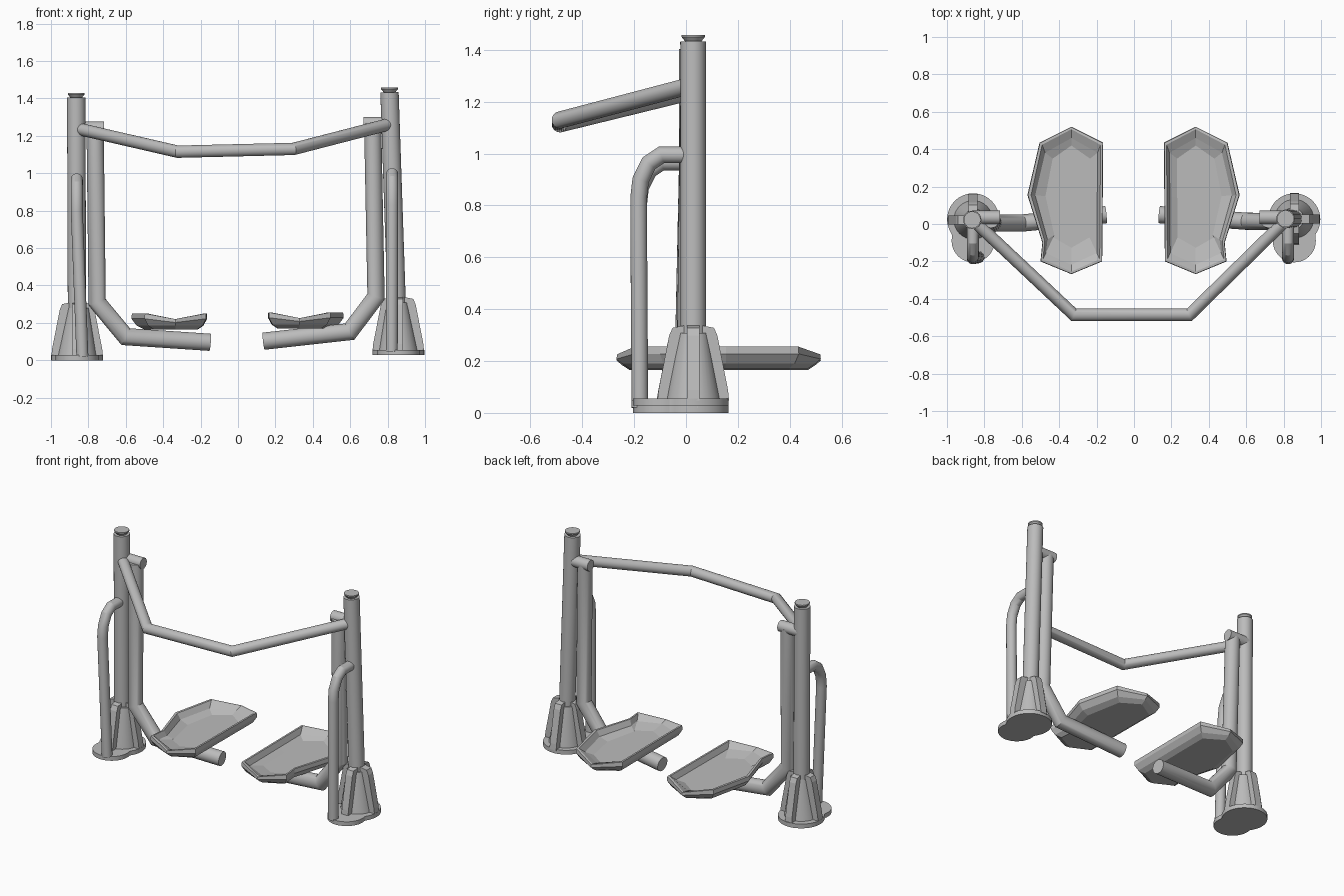
import bpy, bmesh, math
from mathutils import Vector

cube = bpy.data.objects.get("Cube")
if cube:
    bpy.data.objects.remove(cube, do_unlink=True)

steel = bpy.data.materials.new("grey_steel")
steel.use_nodes = True
GREY = (0.5, 0.5, 0.5, 1)
steel.diffuse_color = GREY
steel.node_tree.nodes["Principled BSDF"].inputs["Base Color"].default_value = GREY


def finish(name, bm, smooth=True):
    bmesh.ops.recalc_face_normals(bm, faces=bm.faces)
    mesh = bpy.data.meshes.new(name)
    bm.to_mesh(mesh)
    bm.free()
    mesh.materials.append(steel)
    ob = bpy.data.objects.new(name, mesh)
    bpy.context.collection.objects.link(ob)
    if smooth:
        bpy.ops.object.select_all(action='DESELECT')
        ob.select_set(True)
        bpy.context.view_layer.objects.active = ob
        bpy.ops.object.shade_smooth_by_angle(angle=math.radians(25))
    return ob


def loft(name, rings, smooth=True):
    """Skin a list of equal-length point rings and cap both ends."""
    bm = bmesh.new()
    loops = [[bm.verts.new(p) for p in ring] for ring in rings]
    n = len(loops[0])
    for a, b in zip(loops, loops[1:]):
        for i in range(n):
            j = (i + 1) % n
            bm.faces.new((a[i], a[j], b[j], b[i]))
    bm.faces.new(loops[0])
    bm.faces.new(loops[-1])
    return finish(name, bm, smooth)


def tube(name, points, radius, sides=24):
    """Round pipe along a path with true mitred corners."""
    pts = [Vector(p) for p in points]
    dirs = [(b - a).normalized() for a, b in zip(pts, pts[1:])]
    u = dirs[0].orthogonal().normalized()
    v = dirs[0].cross(u)
    angles = [math.tau * i / sides for i in range(sides)]
    rings = [[pts[0] + radius * (u * math.cos(a) + v * math.sin(a)) for a in angles]]
    for k, d in enumerate(dirs):
        plane = (d + dirs[min(k + 1, len(dirs) - 1)]).normalized()
        rings.append([p + d * ((pts[k + 1] - p).dot(plane) / d.dot(plane))
                      for p in rings[-1]])
    return loft(name, rings)


def disc(x, y, z, radius, sides=32):
    return [(x + radius * math.cos(math.tau * i / sides),
             y + radius * math.sin(math.tau * i / sides), z) for i in range(sides)]


def base_plate(name, x, z):
    """Foot plate whose outline joins a large and a small circle."""
    outline = []
    for i in range(64):
        a = math.tau * i / 64
        c, s = math.cos(a), math.sin(a)
        reach = [s * h + math.sqrt(r * r - (c * h) ** 2)
                 for h, r in ((0.055, 0.139), (-0.06, 0.115))]
        outline.append((x + max(reach) * c, -0.03 + max(reach) * s))
    loft(name, [[(px, py, z + h) for px, py in outline] for h in (0, 0.028)])


def ribs(name, x, y, z):
    """Four stepped gussets around the post foot."""
    profile = [(0.03, 0.02), (0.138, 0.02), (0.134, 0.06), (0.093, 0.27),
               (0.08, 0.3), (0.03, 0.31)]
    for k in range(4):
        a = k * math.pi / 2
        d = Vector((math.cos(a), math.sin(a), 0))
        side = Vector((-d.y, d.x, 0)) * 0.024
        o = Vector((x, y, z))
        loft(f"{name}_{k + 1}", [[o + d * r + Vector((0, 0, h)) + side * e
                                  for r, h in profile] for e in (-1, 1)], False)


def pedal(name, s, x, dz):
    """Faceted dished foot tray, mirrored by s."""
    outline = [(0, 0.52), (0.17, 0.435), (0.235, 0.155), (0.155, -0.1), (0.165, -0.2),
               (0, -0.268), (-0.165, -0.2), (-0.168, 0.15), (-0.17, 0.435)]
    tips = (0, 5)

    def ring(inset, z, tip_drop, back=0, front=0):
        pts = []
        for i, (px, py) in enumerate(outline):
            drop = tip_drop if i in tips else 0
            qx = px * (1 - inset / 0.17)
            qy = 0.126 + (py - 0.126) * (1 - inset / 0.39)
            qy += -back if py > 0.4 else front if py < -0.15 else 0
            pts.append((x + s * qx, qy, z + dz - drop))
        return pts
    loft(name, [ring(0.05, 0.165, 0), ring(0.02, 0.185, 0),
                ring(0, 0.222, 0.02), ring(0.002, 0.25, 0.03),
                ring(0.014, 0.25, 0.03), ring(0.03, 0.215, 0.005, 0.03, 0.02),
                ring(0.07, 0.195, 0, 0.03, 0.07)], False)


# side name, mirror sign, height offset, foot x, top x, post y
for side, s, lift, foot, top, py in (("right", -1, 0, -0.86, -0.865, 0.022),
                                     ("left", 1, 0.028, 0.857, 0.81, 0.028)):
    # Post, cap and foot
    base_plate(f"{side}_base_plate", foot, lift)
    tube(f"{side}_post", [(foot, py, lift + 0.02), (top, py, lift + 1.404)], 0.049)
    loft(f"{side}_post_cap", [disc(top, py, lift + 1.4, 0.028),
                              disc(top, py, lift + 1.422, 0.045),
                              disc(top, py, lift + 1.43, 0.045)])
    loft(f"{side}_foot_cone", [disc(foot, py, lift + 0.02, 0.105),
                               disc(foot - s * 0.008, py, lift + 0.28, 0.058)])
    ribs(f"{side}_foot_rib", foot, py, lift)

    # Bent side grip in front of the post
    grip_foot = -0.832 if s < 0 else 0.822
    grip_top = -0.862 if s < 0 else 0.824
    tube(f"{side}_side_grip",
         [(grip_foot, -0.178, lift + 0.02), (grip_top, -0.183, lift + 0.8),
          (grip_top, -0.175, lift + 0.87), (grip_top, -0.143, lift + 0.935),
          (grip_top, -0.095, lift + 0.967), (grip_top, 0, lift + 0.967)], 0.032)

    # Swing arm and its pivot
    arm = ([(-0.764, 0.025, 1.24), (-0.753, 0.005, 0.31), (-0.6, 0.005, 0.126),
            (-0.15, 0.05, 0.096)] if s < 0 else
           [(0.72, 0.025, 1.265), (0.738, 0.012, 0.34), (0.597, 0.015, 0.153),
            (0.137, 0.05, 0.102)])
    tube(f"{side}_swing_arm", arm, 0.046)
    px, _, pz = arm[0]
    tube(f"{side}_pivot", [(top, 0.035, pz), (px - s * 0.048, 0.035, pz)], 0.036)
    pedal(f"{side}_pedal", s, s * 0.335 if s < 0 else 0.33, lift * 0.2)

# Front handrail joining both posts
tube("handrail", [(-0.865, 0.025, 1.24), (-0.322, -0.485, 1.115),
                  (0.297, -0.485, 1.13), (0.82, 0.028, 1.265)], 0.033)
